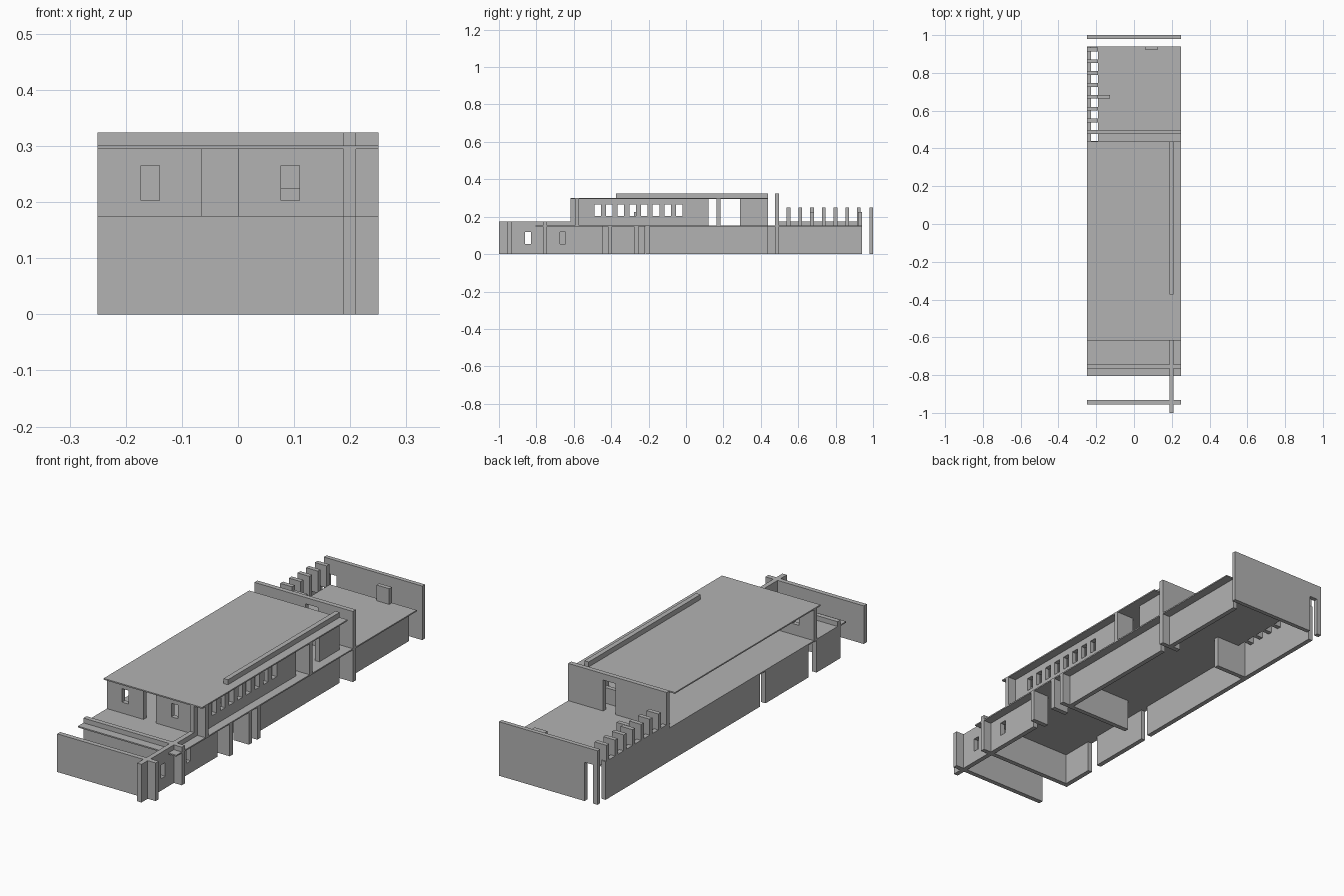
import bpy
import bmesh
from mathutils import Vector

cube = bpy.data.objects.get("Cube")
if cube:
    bpy.data.objects.remove(cube, do_unlink=True)

concrete = bpy.data.materials.new("plain grey")
concrete.use_nodes = True
GREY = (0.45, 0.45, 0.45, 1)
concrete.diffuse_color = GREY
concrete.node_tree.nodes["Principled BSDF"].inputs["Base Color"].default_value = GREY

T = 0.022                       # wall thickness
FLOOR, DECK, EAVE, ROOF = 0.147, 0.153, 0.295, 0.301
CURB, HIGH, FIN, DOOR = 0.175, 0.324, 0.248, 0.225
SIDE, OUT = 0.188, 0.25         # inner face of side wall, outer limit


def panel(name, axis, start, u, v, thick=T, holes=()):
    """Flat plate across an axis, with rectangular holes (u0, u1, v0, v1)."""
    def place(a, b):
        return {"x": (start, a, b), "y": (a, start, b), "z": (a, b, start)}[axis]

    us = sorted({*u, *(h[i] for h in holes for i in (0, 1))})
    vs = sorted({*v, *(h[i] for h in holes for i in (2, 3))})
    bm = bmesh.new()
    grid = [[bm.verts.new(place(a, b)) for b in vs] for a in us]
    for i in range(len(us) - 1):
        for j in range(len(vs) - 1):
            a, b = (us[i] + us[i + 1]) / 2, (vs[j] + vs[j + 1]) / 2
            if not any(h[0] < a < h[1] and h[2] < b < h[3] for h in holes):
                bm.faces.new((grid[i][j], grid[i + 1][j],
                              grid[i + 1][j + 1], grid[i][j + 1]))
    bmesh.ops.delete(bm, geom=[p for p in bm.verts if not p.link_faces], context="VERTS")
    new = bmesh.ops.extrude_face_region(bm, geom=bm.faces[:])["geom"]
    push = Vector([thick if axis == k else 0 for k in "xyz"])
    bmesh.ops.translate(bm, vec=push,
                        verts=[g for g in new if isinstance(g, bmesh.types.BMVert)])
    bmesh.ops.recalc_face_normals(bm, faces=bm.faces[:])
    mesh = bpy.data.meshes.new(name)
    bm.to_mesh(mesh)
    bm.free()
    mesh.materials.append(concrete)
    obj = bpy.data.objects.new(name, mesh)
    bpy.context.collection.objects.link(obj)
    return obj


# Horizontal plates: floor deck with a slot along the terrace, and the roof
panel("floor_deck", "z", FLOOR, (-OUT, OUT), (-0.805, 0.94), DECK - FLOOR,
      [(-0.228, -0.19, 0.44, 0.935)])
panel("roof", "z", EAVE, (-OUT, OUT), (-0.618, 0.438), ROOF - EAVE)
panel("roof_upstand", "x", SIDE, (-0.373, 0.438), (ROOF, HIGH))

# Free-standing end walls
panel("front_wall", "y", -0.955, (-OUT, OUT), (0, CURB))
panel("back_wall", "y", 0.98, (-OUT, OUT), (0, FIN), 0.02,
      [(-0.227, -0.185, 0, 0.178)])

# Left side, lower level
panel("lower_left_wall_front", "x", SIDE, (-1, -0.447), (0, FLOOR),
      holes=[(-0.86, -0.828, 0.055, 0.118), (-0.675, -0.643, 0.055, 0.118)])
panel("left_wall_curb", "x", SIDE, (-1, -0.618), (FLOOR, CURB))
panel("lower_left_wall_middle", "x", SIDE, (-0.195, 0.438), (0, FLOOR))
panel("lower_left_wall_back", "x", SIDE, (0.498, 0.94), (0, FLOOR))

# Right side, lower level
for i, span in enumerate([(-0.764, -0.59), (-0.53, -0.22), (-0.18, 0.94)]):
    panel(f"lower_right_wall_{i + 1}", "x", -OUT, span, (0, FLOOR))
panel("terrace_curb", "x", -OUT, (0.476, 0.94), (FLOOR, CURB))

# Cross walls of the lower level
panel("lower_cross_wall_front", "y", -0.765, (-OUT, OUT), (0, CURB))
panel("lower_cross_stub_1", "y", -0.417, (0.17, OUT), (0, FLOOR))
panel("lower_cross_stub_2", "y", -0.277, (0.17, OUT), (0, FLOOR))
panel("lower_cross_wall_middle", "y", -0.217, (-0.13, OUT), (0, FLOOR))
panel("lower_cross_wall_right", "y", 0.476, (-OUT, -0.07), (0, FLOOR))
panel("lower_cross_wall_left", "y", 0.476, (0.15, OUT), (0, FLOOR))

# Upper level: side wall with a row of windows, post and end piece
windows = [(y, y + 0.035, 0.203, 0.265)
           for y in (-0.49 + 0.0624 * i for i in range(8))]
panel("upper_side_wall", "x", SIDE, (-0.618, 0.12), (DECK, EAVE), holes=windows)
panel("upper_side_post", "y", 0.163, (0.16, OUT), (DECK, EAVE))
panel("upper_side_wall_back", "x", SIDE, (0.29, 0.438), (DECK, EAVE))

# Upper level: front walls either side of the entrance, and the tall cross wall
panel("upper_front_wall_right", "y", -0.594, (-OUT, -0.064), (DECK, EAVE),
      holes=[(-0.173, -0.14, 0.203, 0.265)])
panel("upper_front_wall_left", "y", -0.594, (0, OUT), (DECK, EAVE),
      holes=[(0.077, 0.11, 0.203, 0.265)])
panel("tall_cross_wall", "y", 0.476, (-OUT, OUT), (FLOOR, HIGH),
      holes=[(0.01, 0.072, FLOOR, EAVE)])

# Terrace fins
for i in range(7):
    panel(f"terrace_fin_{i + 1}", "y", 0.538 + 0.0627 * i, (-OUT, -0.19), (FLOOR, FIN), 0.02)

# Door leaves
for name, y, x in (("door_middle", -0.277, 0.07), ("door_back", 0.41, 0.05),
                   ("door_terrace", 0.664, -0.19), ("door_end", 0.92, 0.06)):
    panel(name, "y", y, (x, x + 0.064), (DECK, DOOR), 0.02)
